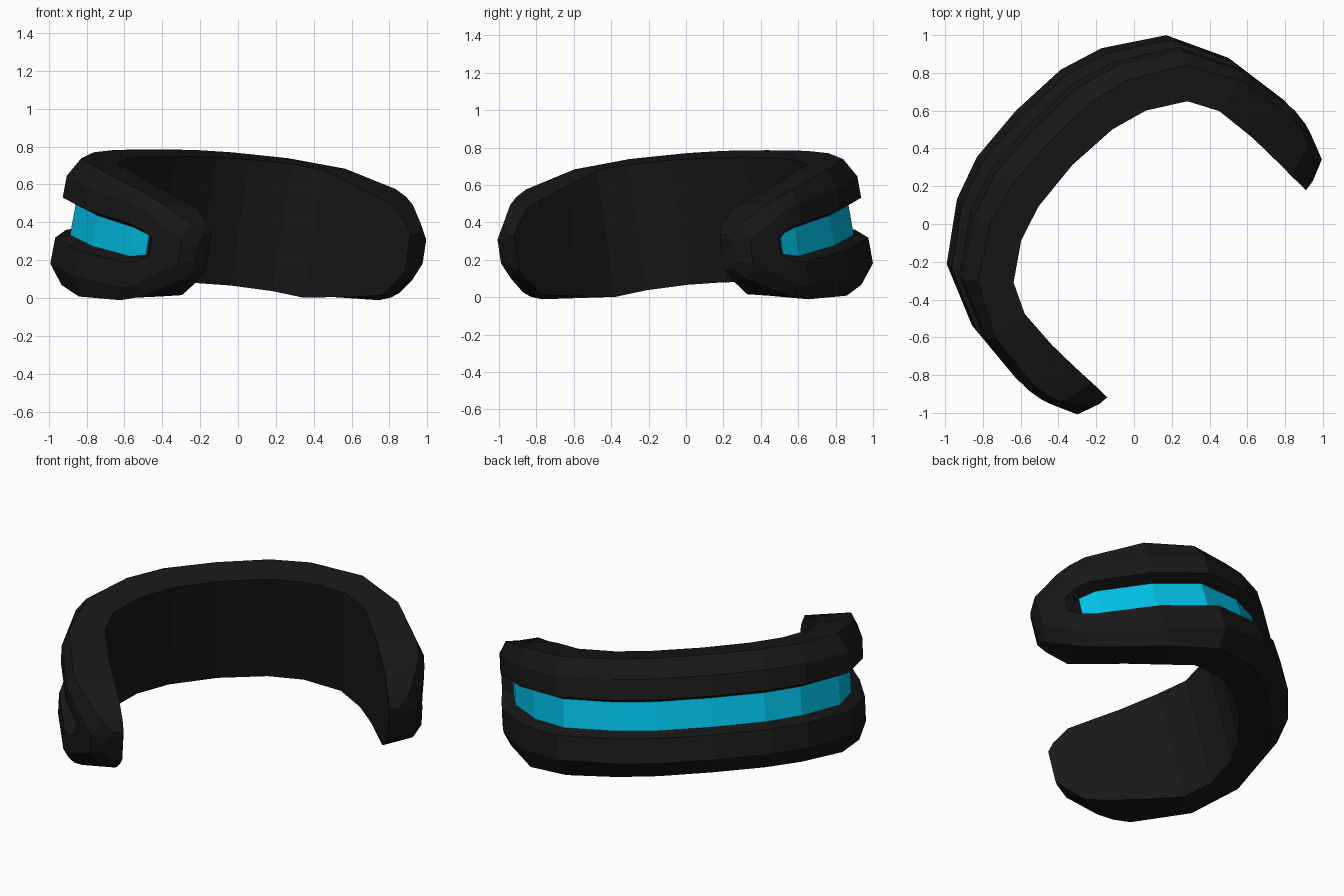
import bpy, math
from mathutils import Vector

if "Cube" in bpy.data.objects:
    bpy.data.objects.remove(bpy.data.objects["Cube"])

TILT = math.radians(12)
YAW = math.radians(46.2)
Z0 = 0.305


def material(name, rgb):
    m = bpy.data.materials.new(name)
    m.diffuse_color = (*rgb, 1)
    m.use_nodes = True
    m.node_tree.nodes["Principled BSDF"].inputs["Base Color"].default_value = m.diffuse_color
    return m


def place(side, fwd, up):
    # local visor frame -> world: tilt the front upward, then face (-x, +y)
    d = fwd * math.cos(TILT) - up * math.sin(TILT)
    z = Z0 + up * math.cos(TILT) + fwd * math.sin(TILT)
    c, s = math.cos(YAW), math.sin(YAW)
    return (side * c - d * s, side * s + d * c, z)


# Stations from the middle of the front to the tip:
# outer xy, inner xy, rim half height, rim inset, ridge half height,
# groove edge half height, groove floor half height, groove depth, lift
half = [
    ((0.00, .830), (0.00, .534), .340, .40, .240, .110, .080, .085, .000),
    ((.320, .809), (.283, .511), .340, .38, .240, .110, .080, .085, .000),
    ((.553, .730), (.477, .451), .340, .34, .240, .110, .080, .085, .000),
    ((.839, .528), (.665, .324), .343, .28, .240, .110, .080, .085, .000),
    ((.981, .201), (.744, .163), .345, .17, .240, .110, .080, .085, .000),
    ((1.022, -.162), (.763, -.066), .300, .14, .225, .105, .075, .085, .008),
    ((1.010, -.248), (.764, -.216), .272, .15, .205, .085, .050, .080, .014),
    ((.993, -.312), (.763, -.376), .238, .20, .160, .045, .035, .000, .022),
    ((.935, -.470), (.760, -.476), .150, .35, .065, .030, .020, .000, .038),
    ((.850, -.506), (.760, -.516), .095, .40, .050, .025, .015, .000, .042),
]


def flip(st):
    (a, b), (c, d) = st[0], st[1]
    return ((-a, b), (-c, d)) + st[2:]


stations = [flip(s) for s in reversed(half[1:])] + half


def lean(p, h):
    # the front face leans back a little towards the top
    return p.y - max(p.y, 0) / .83 * (.07 * h + .012)


def body_ring(st):
    out, inn, rim_h, f, ridge, edge, floor, depth, lift = st
    o, i = Vector(out), Vector(inn)
    rim = o.lerp(i, f)
    deep = o + (i - o).normalized() * depth
    up = .012  # the groove sits slightly above the middle
    top = [(i, rim_h, 0), (rim, rim_h, 0), (o, ridge, 1),
           (o, edge + up, 1), (deep, floor + up, 1)]
    low = [(deep, up - floor, 1), (o, up - edge, 1), (o, -ridge, 1),
           (rim, -rim_h, 0), (i, -rim_h, 0)]
    return [(p.x, lean(p, h) if k else p.y, h + lift)
            for p, h, k in top + low]


def strip_ring(st):
    out, inn, *_, floor, depth, lift = st
    o, i = Vector(out), Vector(inn)
    n = (i - o).normalized()
    front, back = o + n * (depth - .010), o + n * (depth + .01)
    h = floor + .003
    pts = [(front, h), (front, -h), (back, -h), (back, h)]
    return [(p.x, lean(p, z + .012), z + .012 + lift) for p, z in pts]


def loft(name, rings, mat):
    n = len(rings[0])
    verts = [place(*p) for r in rings for p in r]
    faces = [(a * n + k, a * n + (k + 1) % n,
              (a + 1) * n + (k + 1) % n, (a + 1) * n + k)
             for a in range(len(rings) - 1) for k in range(n)]
    faces.append(tuple(reversed(range(n))))
    faces.append(tuple(range((len(rings) - 1) * n, len(rings) * n)))
    me = bpy.data.meshes.new(name)
    me.from_pydata(verts, [], faces)
    me.validate()
    me.materials.append(mat)
    ob = bpy.data.objects.new(name, me)
    bpy.context.collection.objects.link(ob)
    # consistent outward normals
    bpy.context.view_layer.objects.active = ob
    ob.select_set(True)
    bpy.ops.object.mode_set(mode='EDIT')
    bpy.ops.mesh.select_all(action='SELECT')
    bpy.ops.mesh.normals_make_consistent(inside=False)
    bpy.ops.object.mode_set(mode='OBJECT')
    ob.select_set(False)
    return ob


# Dark wrap-around frame with a recessed groove
loft("visor_frame", [body_ring(s) for s in stations],
     material("black_plastic", (.009, .009, .009)))

# Glowing strip lying in the groove
loft("light_strip", [strip_ring(s) for s in stations if s[7] > 0],
     material("cyan_light", (0, .52, .78)))
